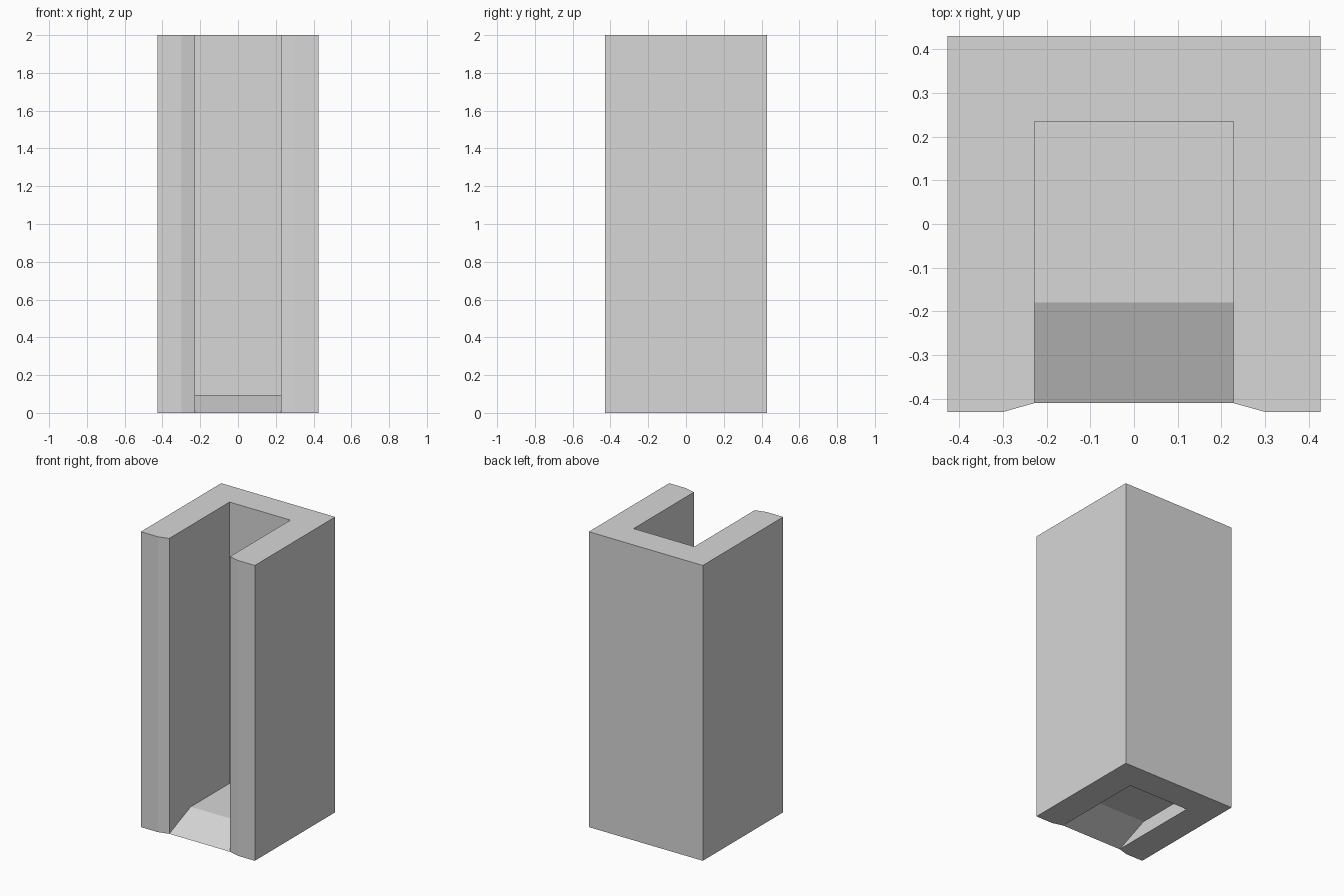
import bpy
import bmesh

cube = bpy.data.objects.get("Cube")
if cube:
    bpy.data.objects.remove(cube, do_unlink=True)

# Single plain grey
grey = bpy.data.materials.new("light_grey")
grey.use_nodes = True
colour = (0.68, 0.68, 0.68, 1)
grey.diffuse_color = colour
grey.node_tree.nodes["Principled BSDF"].inputs["Base Color"].default_value = colour

HEIGHT = 2.0
INNER = 0.228   # half width of the channel
BACK = 0.235    # inner back wall
LIP = -0.41     # front edge of the channel


def add_object(name, bm):
    mesh = bpy.data.meshes.new(name)
    bm.to_mesh(mesh)
    bm.free()
    mesh.materials.append(grey)
    obj = bpy.data.objects.new(name, mesh)
    bpy.context.collection.objects.link(obj)
    return obj


# Channel walls: U-shaped plan with bevelled front lips, extruded upwards
half = [(0.427, 0.43), (0.427, -0.43), (0.3, -0.43), (INNER, LIP), (INNER, BACK)]
plan = half + [(-x, y) for x, y in reversed(half)]
bm = bmesh.new()
base = bm.faces.new([bm.verts.new((x, y, 0)) for x, y in plan])
top = bmesh.ops.extrude_face_region(bm, geom=[base], use_keep_orig=True)["geom"]
bmesh.ops.translate(bm, vec=(0, 0, HEIGHT),
                    verts=[v for v in top if isinstance(v, bmesh.types.BMVert)])
bmesh.ops.recalc_face_normals(bm, faces=bm.faces)
add_object("channel_walls", bm)

# Thin floor: flat at the back, sloping down to the front lip
bm = bmesh.new()
rows = [[bm.verts.new((x, y, z)) for x in (-INNER, INNER)]
        for y, z in [(LIP, 0), (-0.18, 0.095), (BACK, 0.095)]]
for (a, b), (c, d) in zip(rows, rows[1:]):
    bm.faces.new((a, b, d, c))
add_object("ramped_floor", bm)
